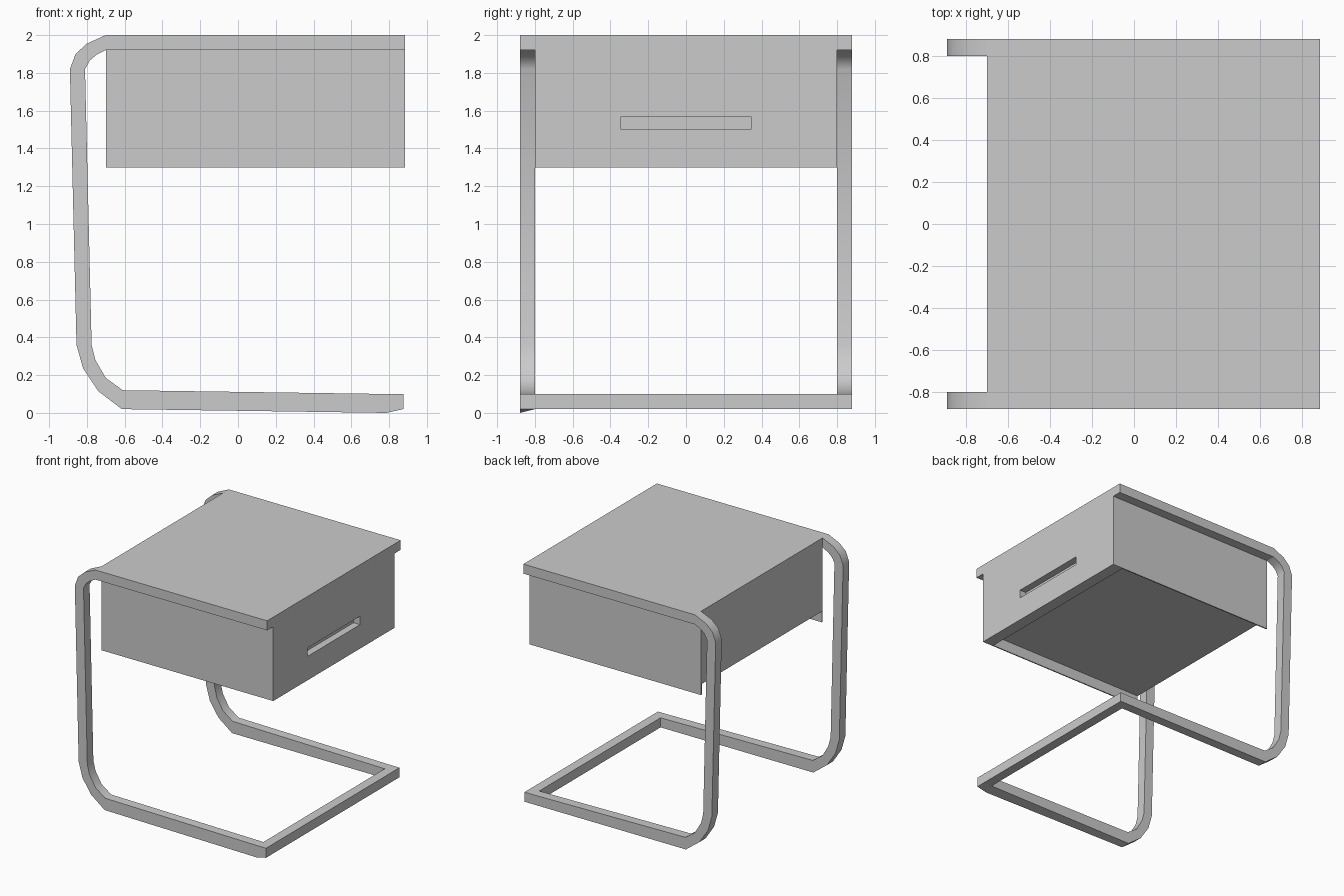
import bpy, bmesh, math
from mathutils import Vector

cube = bpy.data.objects.get("Cube")
if cube:
    bpy.data.objects.remove(cube, do_unlink=True)

GREY = (0.6, 0.6, 0.6, 1)
grey = bpy.data.materials.new("plain grey")
grey.use_nodes = True
grey.diffuse_color = GREY
grey.node_tree.nodes["Principled BSDF"].inputs["Base Color"].default_value = GREY


def finish(name, bm):
    bmesh.ops.recalc_face_normals(bm, faces=bm.faces)
    mesh = bpy.data.meshes.new(name)
    bm.to_mesh(mesh)
    bm.free()
    mesh.materials.append(grey)
    ob = bpy.data.objects.new(name, mesh)
    bpy.context.collection.objects.link(ob)
    return ob


def box_bm(lo, hi):
    lo, hi = Vector(lo), Vector(hi)
    bm = bmesh.new()
    bmesh.ops.create_cube(bm, size=1)
    for v in bm.verts:
        v.co = (lo + hi) / 2 + v.co * (hi - lo)
    return bm


def box(name, lo, hi):
    return finish(name, box_bm(lo, hi))


BACK, FRONT = -0.70, 0.885      # extent of the cabinet along x
SIDE, EDGE = 0.80, 0.88         # cabinet half width, frame half width
BASE, LID = 1.30, 1.92          # cabinet bottom and top
PANEL = FRONT - 0.10            # back of the drawer front

# Table top and cabinet with a raised bottom
box("table_top", (BACK, -EDGE, LID), (FRONT, EDGE, 2))
box("cabinet_body", (BACK, -0.79, BASE + 0.09), (PANEL, 0.79, LID))
for side, s in (("left", 1), ("right", -1)):
    box(side + "_cabinet_wall", (BACK, min(s * 0.79, s * SIDE), BASE),
        (PANEL, max(s * 0.79, s * SIDE), LID))

# Drawer front with a pushed-in finger slot
bm = box_bm((PANEL, -SIDE, BASE), (FRONT, SIDE, LID))
for axis, places in (((0, 1, 0), (-0.345, 0.345)), ((0, 0, 1), (1.50, 1.57))):
    for p in places:
        bmesh.ops.bisect_plane(bm, geom=bm.verts[:] + bm.edges[:] + bm.faces[:],
                               plane_co=Vector(axis) * p, plane_no=axis)
slot = min(bm.faces, key=lambda f: (f.calc_center_median() - Vector((FRONT, 0, 1.535))).length)
push = bmesh.ops.extrude_face_region(bm, geom=[slot])
bmesh.ops.delete(bm, geom=[slot], context="FACES_ONLY")
for v in push["geom"]:
    if isinstance(v, bmesh.types.BMVert):
        v.co.x -= 0.06
finish("drawer_front", bm)

# Bent flat-tube legs: outer and inner outline of the bar in side view
OUTER = [(BACK, 2), (-0.80, 1.955), (-0.86, 1.90), (-0.89, 1.82),
         (-0.855, 0.36), (-0.82, 0.235), (-0.74, 0.115), (-0.615, 0.02),
         (0.785, 0.01), (0.875, 0.02)]
INNER = [(BACK, LID), (-0.75, 1.895), (-0.785, 1.865), (-0.81, 1.82),
         (-0.775, 0.36), (-0.755, 0.28), (-0.70, 0.185), (-0.61, 0.12),
         (0.785, 0.10), (0.875, 0.10)]


def leg(name, s):
    bm = bmesh.new()
    rings = []
    for (ox, oz), (ix, iz) in zip(OUTER, INNER):
        ring = [(ox, s * EDGE, oz), (ox, s * SIDE, oz), (ix, s * SIDE, iz), (ix, s * EDGE, iz)]
        rings.append([bm.verts.new(c) for c in ring])
    for a, b in zip(rings, rings[1:]):
        for i in range(4):
            j = (i + 1) % 4
            bm.faces.new((a[i], a[j], b[j], b[i]))
    bm.faces.new(rings[0])
    bm.faces.new(rings[-1])
    # The right foot dips to the floor at its outer corner
    corner, inside = rings[-2][:2]
    corner.co.z = 0 if s < 0 else 0.02
    inside.co.z = 0.02
    ob = finish(name, bm)
    bpy.ops.object.select_all(action="DESELECT")
    ob.select_set(True)
    bpy.context.view_layer.objects.active = ob
    bpy.ops.object.shade_smooth_by_angle(angle=math.radians(40))


for side, s in (("left", 1), ("right", -1)):
    leg(side + "_leg", s)
    box(side + "_floor_bar", (0.795, min(0, s * SIDE), 0.02), (0.875, max(0, s * SIDE), 0.10))
